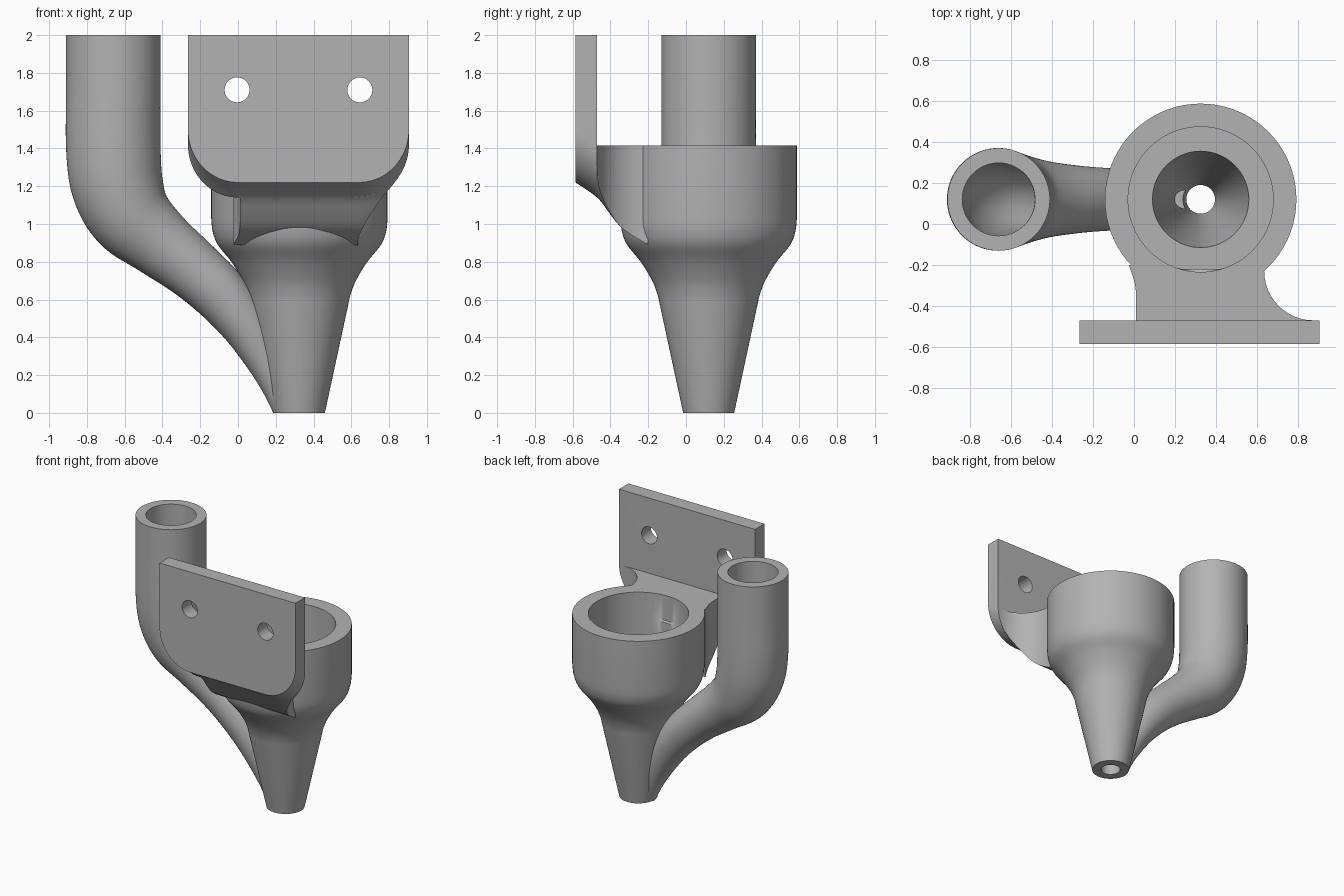
import bpy, bmesh, math
from mathutils import Vector

cube = bpy.data.objects.get("Cube")
if cube:
    bpy.data.objects.remove(cube, do_unlink=True)

SEG = 72
CX, CY = 0.325, 0.12      # funnel axis
PX = 0.32                 # bracket centre

gray = bpy.data.materials.new("plain gray")
gray.use_nodes = True
color = (0.45, 0.45, 0.45, 1)
gray.diffuse_color = color
gray.node_tree.nodes["Principled BSDF"].inputs["Base Color"].default_value = color


def loft(name, rings):
    """Closed solid through equal-length rings, with capped ends."""
    bm = bmesh.new()
    rows = [[bm.verts.new(p) for p in ring] for ring in rings]
    n = len(rows[0])
    for a, b in zip(rows, rows[1:]):
        for i in range(n):
            j = (i + 1) % n
            bm.faces.new((a[i], a[j], b[j], b[i]))
    bm.faces.new(rows[0])
    bm.faces.new(rows[-1])
    bmesh.ops.recalc_face_normals(bm, faces=bm.faces)
    mesh = bpy.data.meshes.new(name)
    bm.to_mesh(mesh)
    bm.free()
    mesh.materials.append(gray)
    obj = bpy.data.objects.new(name, mesh)
    bpy.context.collection.objects.link(obj)
    return obj


def circle(center, u, v, r):
    angles = [2 * math.pi * i / SEG for i in range(SEG)]
    return [center + r * (math.cos(a) * u + math.sin(a) * v) for a in angles]


def spline(points, steps=6):
    """Smooth curve through the points."""
    pts = [Vector(p) for p in points]
    out = []
    for i in range(len(pts) - 1):
        a, b, c, d = pts[max(i - 1, 0)], pts[i], pts[i + 1], pts[min(i + 2, len(pts) - 1)]
        for k in range(steps):
            t = k / steps
            out.append(b + 0.5 * t * ((c - a) + t * ((2 * a - 5 * b + 4 * c - d)
                       + t * (3 * b - a - 3 * c + d))))
    return out + [pts[-1]]


X, Y, Z = Vector((1, 0, 0)), Vector((0, 1, 0)), Vector((0, 0, 1))


def lathe(name, profile):
    return loft(name, [circle(Vector((CX, CY, z)), X, Y, r) for r, z in profile])


def pipe(name, stations):
    """Round sweep in the xz plane; each station is (x, z, radius)."""
    rings = []
    for i, s in enumerate(stations):
        d = stations[min(i + 1, len(stations) - 1)] - stations[max(i - 1, 0)]
        t = Vector((d.x, 0, d.y)).normalized()
        rings.append(circle(Vector((s.x, CY, s.y)), Y, Y.cross(t), s.z))
    return loft(name, rings)


def combine(target, other, operation):
    mod = target.modifiers.new("join", "BOOLEAN")
    mod.operation, mod.solver, mod.object = operation, "EXACT", other
    bpy.context.view_layer.objects.active = target
    bpy.ops.object.modifier_apply(modifier=mod.name)
    bpy.data.objects.remove(other, do_unlink=True)


# Underside of the bracket: slopes back in y, rounded corners in x
slope = spline([(-0.585, 1.22), (-0.47, 1.14), (-0.4, 1.05), (-0.33, 0.97), (-0.2, 0.89)])


def underside(x, y):
    z = slope[-1].y
    for a, b in zip(slope, slope[1:]):
        if y <= b.x:
            z = a.y + (b.y - a.y) * (y - a.x) / (b.x - a.x)
            break
    d = min(max(abs(x - PX) - 0.32, 0) / 0.265, 1)
    return z + 0.28 * (1 - math.sqrt(1 - d * d))


def bracket_row(y, left, right, top, lift=0):
    mid, half = (left + right) / 2, (right - left) / 2
    xs = [mid + half * math.sin(math.pi * (k / 48 - 0.5)) for k in range(49)]
    return [(right, y, top), (left, y, top)] + [(x, y, underside(x, y) + lift) for x in xs]


# Funnel outer body
flare = spline([(0.258, 0.57), (0.272, 0.63), (0.302, 0.705), (0.36, 0.8),
                (0.432, 0.89), (0.459, 0.96), (0.467, 1.03)])
body = lathe("funnel_body", [(0.135, 0)] + [tuple(p) for p in flare] + [(0.467, 1.415)])

# Mounting plate
plate = loft("mounting_plate", [bracket_row(y, PX - 0.585, PX + 0.585, 2)
                                for y in (-0.585, -0.545, -0.505, -0.47)])

# Web between plate and funnel, with a concave fillet on the left side
rows = [bracket_row(-0.51, 0.012, 0.87, 1.415, 0.06)]
for k in range(13):
    a = math.pi / 2 * k / 12
    y = -0.23 - 0.24 * math.cos(a)
    left = 0.01 - 0.025 * max(0, (y + 0.35) / 0.12) ** 2
    rows.append(bracket_row(y, left, 0.875 - 0.24 * math.sin(a), 1.415))
rows.append(bracket_row(-0.2, -0.025, 0.635, 1.415))
web = loft("bracket_web", rows)

# Side pipe, narrowing down into the funnel tip
outer = spline([(-0.66, 2, 0.25), (-0.66, 1.7, 0.25), (-0.66, 1.4, 0.25), (-0.638, 1.2, 0.243),
                (-0.565, 1.04, 0.222), (-0.42, 0.905, 0.185), (-0.25, 0.77, 0.162),
                (-0.1, 0.635, 0.15), (0.03, 0.48, 0.133), (0.13, 0.31, 0.108),
                (0.2, 0.16, 0.085), (0.25, 0.02, 0.066)])
side_pipe = pipe("side_pipe", outer)

for part in (web, plate, side_pipe):
    combine(body, part, "UNION")

# Funnel bore with a ledge; a small flat on the front of its lower wall
bore = lathe("funnel_bore", [(0.07, -0.05), (0.07, 0.02), (0.235, 0.97), (0.354, 0.97),
                             (0.354, 1.21), (0.354, 1.22), (0.354, 1.5)])
for v in bore.data.vertices:
    if v.co.z < 1.215:
        v.co.y = max(v.co.y, -0.22)
combine(body, bore, "DIFFERENCE")

# Pipe bore
inner = [Vector((p.x, p.y, p.z * 0.71)) for p in outer if p.y > 0.1]
inner.insert(0, Vector((-0.66, 2.1, 0.178)))
combine(body, pipe("pipe_bore", inner), "DIFFERENCE")

# Screw holes
for x in (-0.005, 0.645):
    hole = loft("screw_hole", [circle(Vector((x, y, 1.71)), X, Z, 0.066) for y in (-0.7, -0.4)])
    combine(body, hole, "DIFFERENCE")

body.name = "funnel_with_bracket_and_side_pipe"
bpy.ops.object.select_all(action="DESELECT")
body.select_set(True)
bpy.context.view_layer.objects.active = body
bpy.ops.object.shade_smooth_by_angle(angle=math.radians(30))
